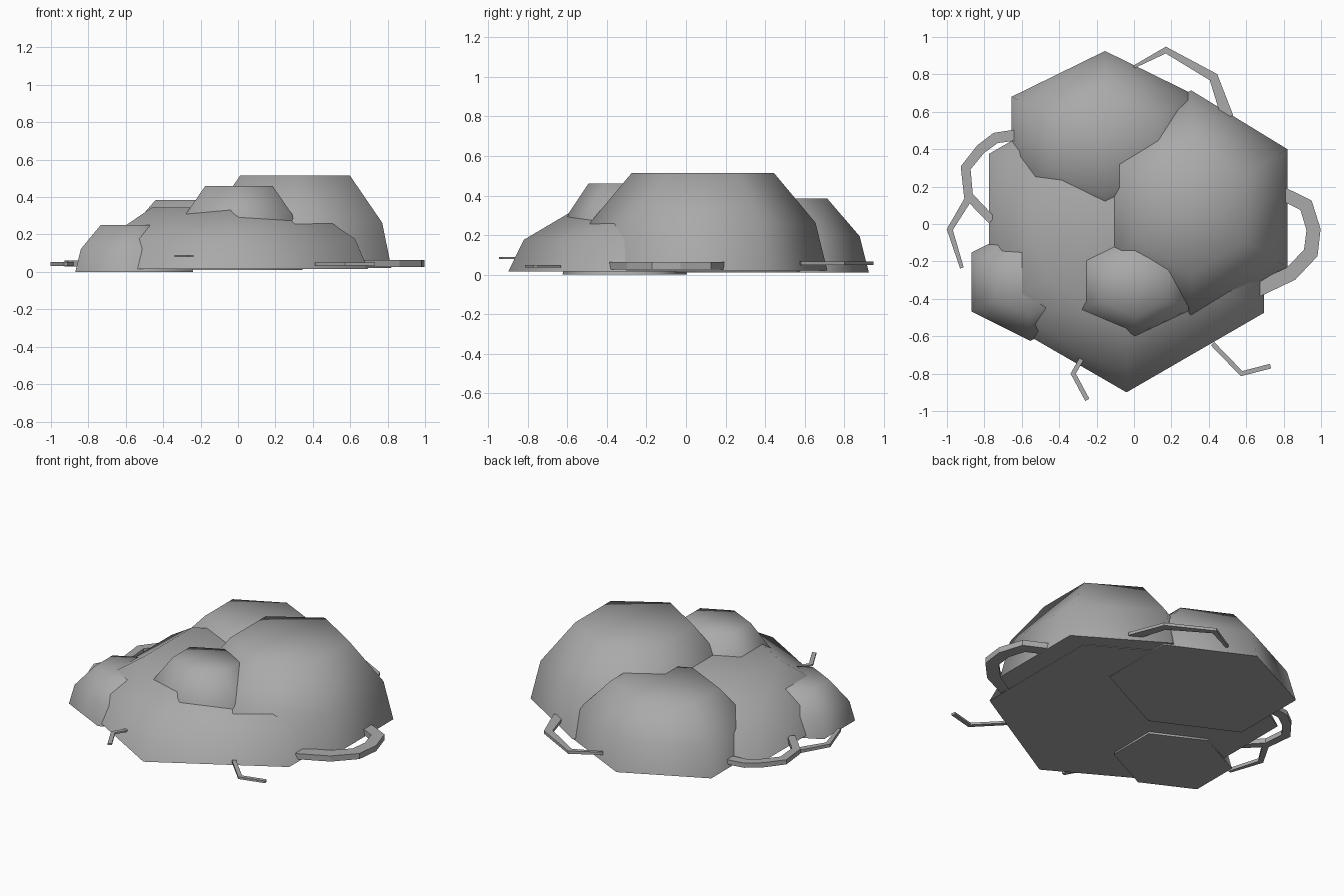
import bpy, bmesh, math
from mathutils import Vector

default = bpy.data.objects.get("Cube")
if default:
    bpy.data.objects.remove(default)

grey = bpy.data.materials.new("stone grey")
grey.use_nodes = True
colour = (0.4, 0.4, 0.4, 1)
grey.diffuse_color = colour
grey.node_tree.nodes["Principled BSDF"].inputs["Base Color"].default_value = colour


def finish(bm, name, smooth_angle):
    bmesh.ops.recalc_face_normals(bm, faces=bm.faces)
    mesh = bpy.data.meshes.new(name)
    bm.to_mesh(mesh)
    bm.free()
    mesh.materials.append(grey)
    ob = bpy.data.objects.new(name, mesh)
    bpy.context.collection.objects.link(ob)
    bpy.ops.object.select_all(action='DESELECT')
    ob.select_set(True)
    bpy.context.view_layer.objects.active = ob
    bpy.ops.object.shade_smooth_by_angle(angle=math.radians(smooth_angle))
    return ob


# Six-sided boulder: shared profile of (radius, height) rings with a flat top
PROFILE = ((1, 0), (0.905, 0.49), (0.57, 1))


def boulder(name, x, y, half_x, half_y, bottom, top):
    bm = bmesh.new()
    rx = half_x / math.cos(math.pi / 6)
    rings = []
    for r, h in PROFILE:
        ring = []
        for i in range(6):
            a = math.pi * (i / 3 + 1 / 6)
            ring.append(bm.verts.new((x + rx * r * math.cos(a), y + half_y * r * math.sin(a),
                                      bottom + h * (top - bottom))))
        rings.append(ring)
    pole = bm.verts.new((x, y, top))
    bm.faces.new(rings[0])
    for i in range(6):
        j = (i + 1) % 6
        for low, high in zip(rings, rings[1:]):
            bm.faces.new((low[i], low[j], high[j], high[i]))
        bm.faces.new((rings[-1][i], rings[-1][j], pole))
    return finish(bm, name, 80)


# Flat root: ribbon along (x, y) points, tapering from one width to another
def root(name, points, start, end, z, thick):
    bm = bmesh.new()
    pts = [Vector(p) for p in points]
    last = len(pts) - 1
    sections = []
    for i, p in enumerate(pts):
        before = (p - pts[i - 1]).normalized() if i else (pts[1] - p).normalized()
        after = (pts[i + 1] - p).normalized() if i < last else before
        t = (before + after).normalized()
        w = (start + (end - start) * i / last) / 2 / max(t.dot(after), 0.5)
        side = Vector((-t.y, t.x)) * w
        sections.append([bm.verts.new((*(p + s * side), z + h * thick / 2))
                         for s, h in ((1, -1), (-1, -1), (-1, 1), (1, 1))])
    for a, b in zip(sections, sections[1:]):
        for k in range(4):
            m = (k + 1) % 4
            bm.faces.new((a[k], a[m], b[m], b[k]))
    bm.faces.new(sections[0])
    bm.faces.new(sections[-1])
    return finish(bm, name, 20)


# Boulders
boulder("main_boulder", -0.04, -0.05, 0.735, 0.85, 0.015, 0.345)
boulder("tall_boulder", 0.305, 0.085, 0.515, 0.63, 0.02, 0.515)
boulder("back_boulder", -0.155, 0.435, 0.5, 0.49, 0.01, 0.385)
boulder("front_boulder", 0.005, -0.32, 0.315, 0.305, 0.16, 0.46)
boulder("side_boulder", -0.555, -0.31, 0.315, 0.315, 0, 0.25)

# Roots around the foot
root("left_root", [(0.78, 0.17), (0.92, 0.1), (0.96, -0.03), (0.945, -0.155), (0.84, -0.265), (0.66, -0.35)],
     0.07, 0.08, 0.045, 0.036)
root("right_root", [(-0.6, 0.48), (-0.74, 0.46), (-0.82, 0.4), (-0.9, 0.3), (-0.885, 0.15), (-0.76, 0.02)],
     0.06, 0.045, 0.045, 0.03)
root("right_root_tip", [(-0.87, 0.16), (-0.985, -0.03), (-0.92, -0.235)], 0.04, 0.02, 0.042, 0.02)
root("back_root", [(0, 0.84), (0.17, 0.93), (0.425, 0.785), (0.5, 0.57)], 0.015, 0.065, 0.058, 0.018)
root("front_left_root", [(0.42, -0.64), (0.575, -0.8), (0.73, -0.76)], 0.025, 0.025, 0.042, 0.014)
root("front_right_root", [(-0.28, -0.72), (-0.325, -0.8), (-0.25, -0.94)], 0.025, 0.025, 0.085, 0.01)
